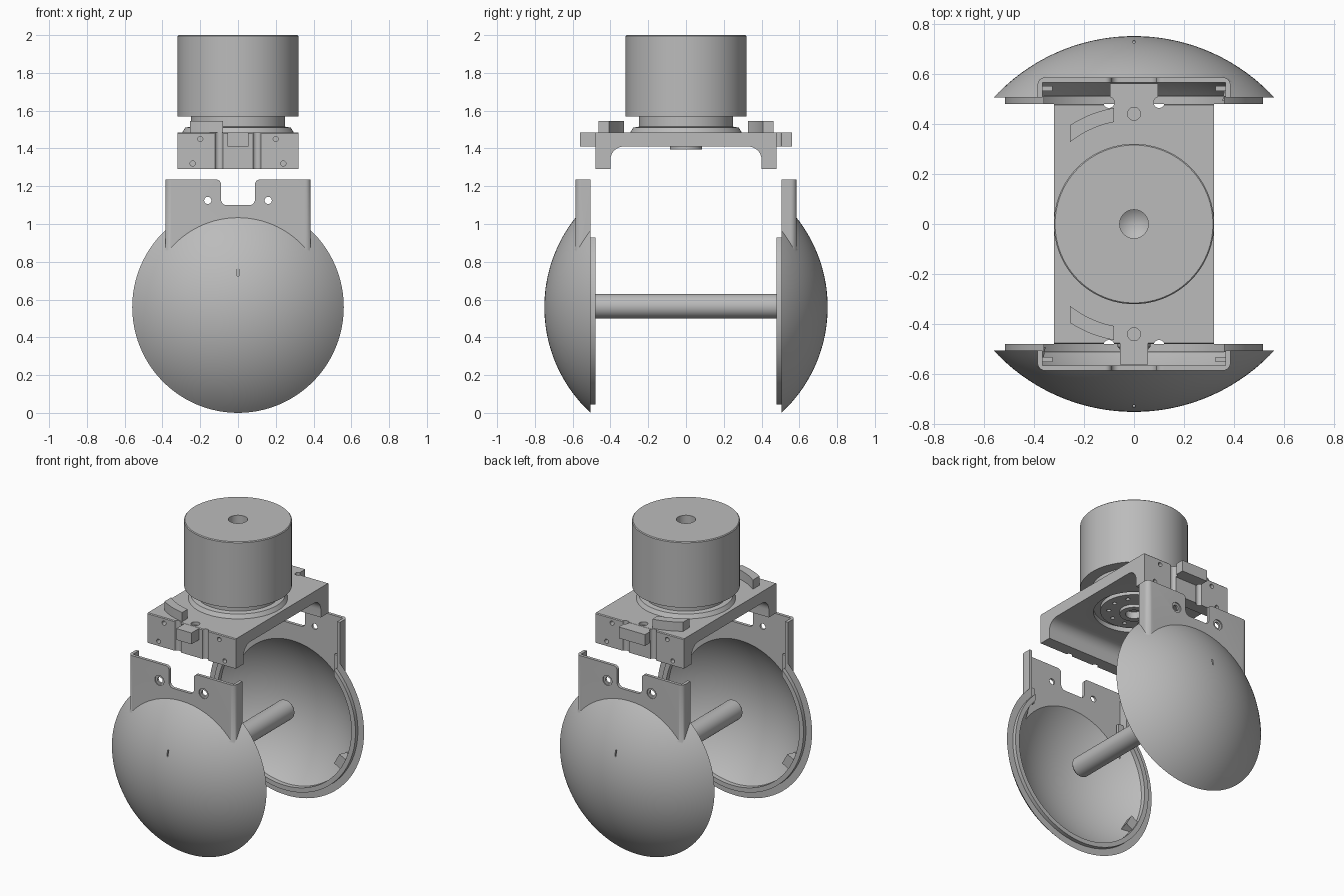
import bpy, bmesh
from math import sin, cos, pi, radians, sqrt
from mathutils import Matrix

cube = bpy.data.objects.get("Cube")
if cube:
    bpy.data.objects.remove(cube, do_unlink=True)

grey = bpy.data.materials.new("plain grey")
grey.use_nodes = True
COLOUR = (0.5, 0.5, 0.5, 1)
grey.diffuse_color = COLOUR
grey.node_tree.nodes["Principled BSDF"].inputs["Base Color"].default_value = COLOUR


def finish(name, bm, matrix=Matrix()):
    bmesh.ops.recalc_face_normals(bm, faces=bm.faces)
    bm.transform(matrix)
    mesh = bpy.data.meshes.new(name)
    bm.to_mesh(mesh)
    bm.free()
    mesh.materials.append(grey)
    obj = bpy.data.objects.new(name, mesh)
    bpy.context.collection.objects.link(obj)
    return obj


def lathe(name, profile, matrix=Matrix(), steps=96):
    """Revolve (radius, height) points around z."""
    bm = bmesh.new()
    vs = [bm.verts.new((r, 0, h)) for r, h in profile]
    edges = [bm.edges.new(p) for p in zip(vs, vs[1:])]
    if profile[0][0] > 0:
        edges.append(bm.edges.new((vs[-1], vs[0])))
    bmesh.ops.spin(bm, geom=vs + edges, axis=(0, 0, 1), cent=(0, 0, 0),
                   angle=2 * pi, steps=steps)
    bmesh.ops.remove_doubles(bm, verts=bm.verts, dist=1e-5)
    return finish(name, bm, matrix)


def prism(name, points, lo, hi, axis):
    """Extrude a 2D outline along x, y or z."""
    place = {"x": lambda a, b, c: (c, a, b), "y": lambda a, b, c: (a, c, b),
             "z": lambda a, b, c: (a, b, c)}[axis]
    bm = bmesh.new()
    low = [bm.verts.new(place(a, b, lo)) for a, b in points]
    high = [bm.verts.new(place(a, b, hi)) for a, b in points]
    bm.faces.new(low)
    bm.faces.new(high)
    for i in range(len(points)):
        j = (i + 1) % len(points)
        bm.faces.new((low[i], low[j], high[j], high[i]))
    return finish(name, bm)


def arc(cx, cy, r, start, end, n=8):
    angles = [radians(start + (end - start) * i / n) for i in range(n + 1)]
    return [(cx + r * cos(t), cy + r * sin(t)) for t in angles]


def box(name, x, y, z):
    return prism(name, [(x[0], y[0]), (x[1], y[0]), (x[1], y[1]), (x[0], y[1])],
                 z[0], z[1], "z")


def rod(name, a, b, r, lo, hi, axis, n=24):
    return prism(name, arc(a, b, r, 0, 360 - 360 / n, n - 1), lo, hi, axis)


def combine(obj, tools, operation):
    """Apply booleans and discard the tools."""
    for tool in tools:
        mod = obj.modifiers.new("cut", "BOOLEAN")
        mod.object, mod.operation, mod.solver = tool, operation, "EXACT"
    graph = bpy.context.evaluated_depsgraph_get()
    graph.update()
    mesh = bpy.data.meshes.new_from_object(obj.evaluated_get(graph))
    obj.modifiers.clear()
    obj.data = mesh
    for tool in tools:
        bpy.data.objects.remove(tool, do_unlink=True)
    return obj


# Motor with blind centre hole, neck and flange
lathe("motor", [(0, 2 - 0.15), (0.057, 2 - 0.11), (0.057, 2), (0.315, 2), (0.32, 1.995),
                (0.32, 1.57), (0.25, 1.57), (0.25, 1.515), (0.28, 1.51),
                (0.295, 1.485), (0.295, 1.47), (0, 1.47)])

# Bridge bracket with two downturned legs
side = [(0.48, 1.29), (0.48, 1.48), (0.475, 1.485)]
inner = arc(0.33, 1.34, 0.07, 90, 0)
half = inner + [(0.4, 1.29)] + side
bracket = prism("bridge_bracket", half + [(-y, z) for y, z in reversed(half)], -0.32, 0.32, "x")
combine(bracket, [box("tab", (-0.055, 0.055), (-0.56, -0.44), (1.41, 1.484)),
                  box("tab", (-0.095, 0.095), (0.44, 0.56), (1.41, 1.484))], "UNION")
cutters = [rod("cut", 0, 0, 0.24, 1.3, 1.44, "z", 64)]
for s in (-1, 1):
    cutters.append(rod("cut", 0, s * 0.44, 0.026, 1.465, 1.6, "z"))
    for m in (-1, 1):
        cutters.append(rod("cut", m * 0.1, s * 0.485, 0.022, 1.2, 1.6, "z"))
        for x, z in ((0.2, 1.45), (0.24, 1.32)):
            cutters.append(rod("cut", m * x, z, 0.014, s * 0.45, s * 0.6, "y", 16))
combine(bracket, cutters, "DIFFERENCE")

# Bolt disc and hub on the underside of the bridge
disc = lathe("bolt_disc", [(0.05, 1.45), (0.05, 1.395), (0.085, 1.395), (0.085, 1.415),
                           (0.2, 1.415), (0.2, 1.45)])
combine(disc, [rod("cut", 0.15 * cos(i * pi / 5), 0.15 * sin(i * pi / 5), 0.013,
                   1.3, 1.435, "z", 16) for i in range(10)], "DIFFERENCE")

# Curved locating pads on top of the bridge
for s, name in ((-1, "front_pad"), (1, "back_pad")):
    xs = [-0.255 + 0.0175 * i for i in range(11)]
    outline = [(x, s * sqrt(0.47 ** 2 - x * x)) for x in xs]
    outline += [(x, s * sqrt(0.415 ** 2 - x * x)) for x in reversed(xs)]
    prism(name, outline, 1.47, 1.545, "z")

# Axle between the domes
lathe("axle", [(0, -0.5), (0.057, -0.5), (0.065, -0.49), (0.065, 0.49), (0.057, 0.5), (0, 0.5)],
      Matrix.Translation((0, 0, 0.565)) @ Matrix.Rotation(pi / 2, 4, "X"), 48)

# Dome shell with its upright mounting channel
CENTRE = 0.56
to_front = Matrix.Translation((0, 0, CENTRE)) @ Matrix.Rotation(pi / 2, 4, "X")


def cap(radius, offset, rim, n=24):
    """Spherical cap profile from the apex to the rim height."""
    heights = radius + offset - rim
    pts = []
    for i in range(n + 1):
        h = radius + offset - heights * (i / n) ** 2
        pts.append((sqrt(max(0, radius ** 2 - (h - offset) ** 2)), h))
    return pts


dome = lathe("front_dome", cap(0.7625, -0.0125, 0.505) + [(0, 0.505)], to_front)
wall = [(-0.385, -0.505)] + arc(-0.355, -0.555, 0.03, 180, 270)
channel = prism("channel", wall + [(-x, y) for x, y in reversed(wall)], 0.8, 1.235, "z")
combine(dome, [channel], "UNION")
notch = [(-0.12, 1.3), (-0.12, 1.235)] + arc(-0.115, 1.21, 0.025, 90, 0)
notch += arc(-0.06, 1.13, 0.03, 180, 270)
cutters = [
    lathe("cut", cap(0.72, -0.0125, 0.505) + [(0.502, 0.4), (0, 0.4)], to_front),
    box("cut", (-0.365, 0.365), (-0.565, -0.4), (0.75, 1.4)),
    prism("cut", notch + [(-x, z) for x, z in reversed(notch)], -0.7, -0.5, "y"),
    box("cut", (-0.004, 0.004), (-0.76, -0.715), (0.725, 0.765)),
]
for x in (-0.16, 0.16):
    cutters.append(rod("cut", x, 1.125, 0.019, -0.7, -0.5, "y"))
    cutters.append(rod("cut", x, 1.125, 0.033, -0.7, -0.578, "y"))
combine(dome, cutters, "DIFFERENCE")

# Locking ring, open behind the mounting channel
ring = lathe("front_locking_ring", [(0.485, 0.48), (0.515, 0.48), (0.515, 0.51), (0.485, 0.51)],
             to_front)
combine(ring, [box("cut", (-0.36, 0.36), (-0.6, -0.4), (CENTRE, 1.4))], "DIFFERENCE")

# Wedge clip on the lower inside of the dome
clip = prism("front_clip", [(0.43, -0.49), (0.5, -0.49), (0.5, -0.52), (0.45, -0.58)],
             -0.04, 0.04, "z")
clip.data.transform(Matrix.Translation((0, 0, CENTRE)) @ Matrix.Rotation(radians(150), 4, "Y"))

# Short latch blocks inside the channel corners
latches = [box("front_latch", sorted((s * 0.325, s * 0.37)), (-0.55, -0.53), (0.9, 1.0))
           for s in (-1, 1)]

# Opposite side is the same assembly turned half way round
for part in [dome, ring, clip] + latches:
    twin = bpy.data.objects.new(part.name.replace("front", "back"), part.data.copy())
    twin.data.transform(Matrix.Rotation(pi, 4, "Z"))
    bpy.context.collection.objects.link(twin)

# Smooth the round surfaces, keep the edges crisp
bpy.ops.object.select_all(action="DESELECT")
for obj in bpy.context.collection.objects:
    if obj.type == "MESH":
        obj.select_set(True)
        bpy.context.view_layer.objects.active = obj
bpy.ops.object.shade_smooth_by_angle(angle=radians(30))
